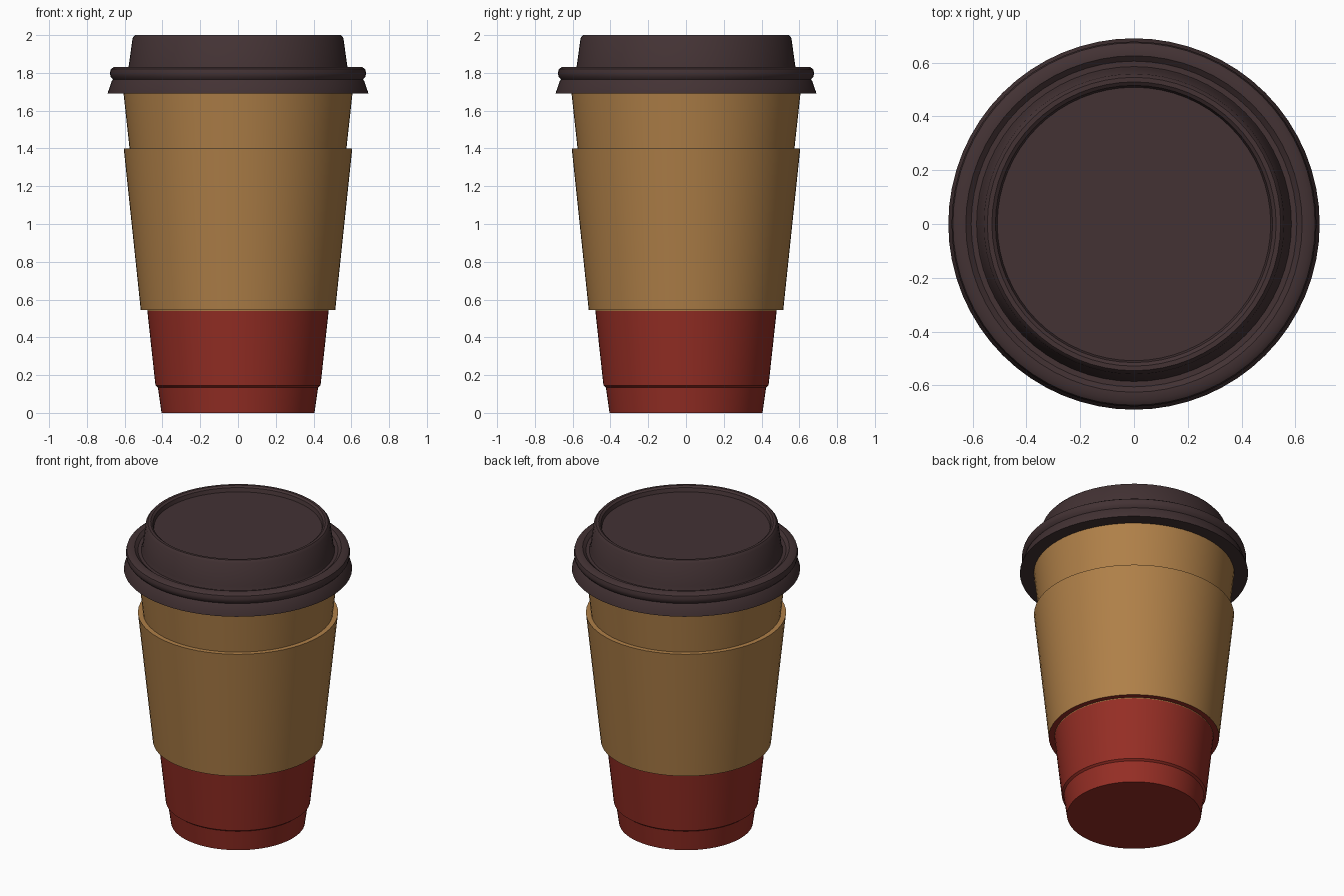
import bpy
import bmesh
import math

cube = bpy.data.objects.get("Cube")
if cube:
    bpy.data.objects.remove(cube, do_unlink=True)

SIDES = 64


def make_material(name, rgb):
    mat = bpy.data.materials.new(name)
    mat.use_nodes = True
    mat.diffuse_color = (*rgb, 1)
    mat.node_tree.nodes["Principled BSDF"].inputs["Base Color"].default_value = (*rgb, 1)
    return mat


red = make_material("red paper", (0.30, 0.027, 0.018))
tan = make_material("tan cardboard", (0.43, 0.215, 0.065))
brown = make_material("dark brown plastic", (0.056, 0.032, 0.034))


def lathe(name, profile, materials, pick=None, closed=False):
    """Revolve (radius, height) points about z; open ends get flat caps."""
    bm = bmesh.new()
    rings = []
    for r, z in profile:
        angles = [2 * math.pi * i / SIDES for i in range(SIDES)]
        rings.append([bm.verts.new((r * math.cos(a), r * math.sin(a), z)) for a in angles])
    pairs = list(zip(rings, rings[1:]))
    if closed:
        pairs.append((rings[-1], rings[0]))
    else:
        bm.faces.new(rings[0])
        bm.faces.new(rings[-1])
    for low, high in pairs:
        for i in range(SIDES):
            j = (i + 1) % SIDES
            bm.faces.new((low[i], low[j], high[j], high[i]))
    bmesh.ops.recalc_face_normals(bm, faces=bm.faces)
    if pick:
        for face in bm.faces:
            face.material_index = pick(face)
    mesh = bpy.data.meshes.new(name)
    bm.to_mesh(mesh)
    bm.free()
    for mat in materials:
        mesh.materials.append(mat)
    obj = bpy.data.objects.new(name, mesh)
    bpy.context.collection.objects.link(obj)
    bpy.ops.object.select_all(action="DESELECT")
    obj.select_set(True)
    bpy.context.view_layer.objects.active = obj
    bpy.ops.object.shade_smooth_by_angle(angle=math.radians(35))
    return obj


# Tapered cup with a stepped foot, red below and tan above
lathe("cup",
      [(0.405, 0), (0.424, 0.135), (0.437, 0.145), (0.48, 0.54), (0.572, 1.38), (0.607, 1.70)],
      [red, tan],
      lambda f: int(f.calc_center_median().z > 0.6))

# Cardboard sleeve, its lower edge coloured like the cup
lathe("sleeve",
      [(0.475, 0.545), (0.515, 0.545), (0.605, 1.40), (0.570, 1.40)],
      [tan, red],
      lambda f: int(f.normal.z < -0.8),
      closed=True)

# Lid: flared skirt, rolled bead, channel, tapered dome and recessed top
lathe("lid",
      [(0.60, 1.69), (0.69, 1.69), (0.688, 1.70), (0.668, 1.757), (0.662, 1.765),
       (0.675, 1.78), (0.678, 1.80), (0.673, 1.82), (0.655, 1.832), (0.625, 1.832),
       (0.605, 1.815), (0.585, 1.815), (0.578, 1.84), (0.558, 1.985), (0.545, 2.0),
       (0.528, 2.0), (0.515, 1.99), (0.508, 1.965)],
      [brown])
